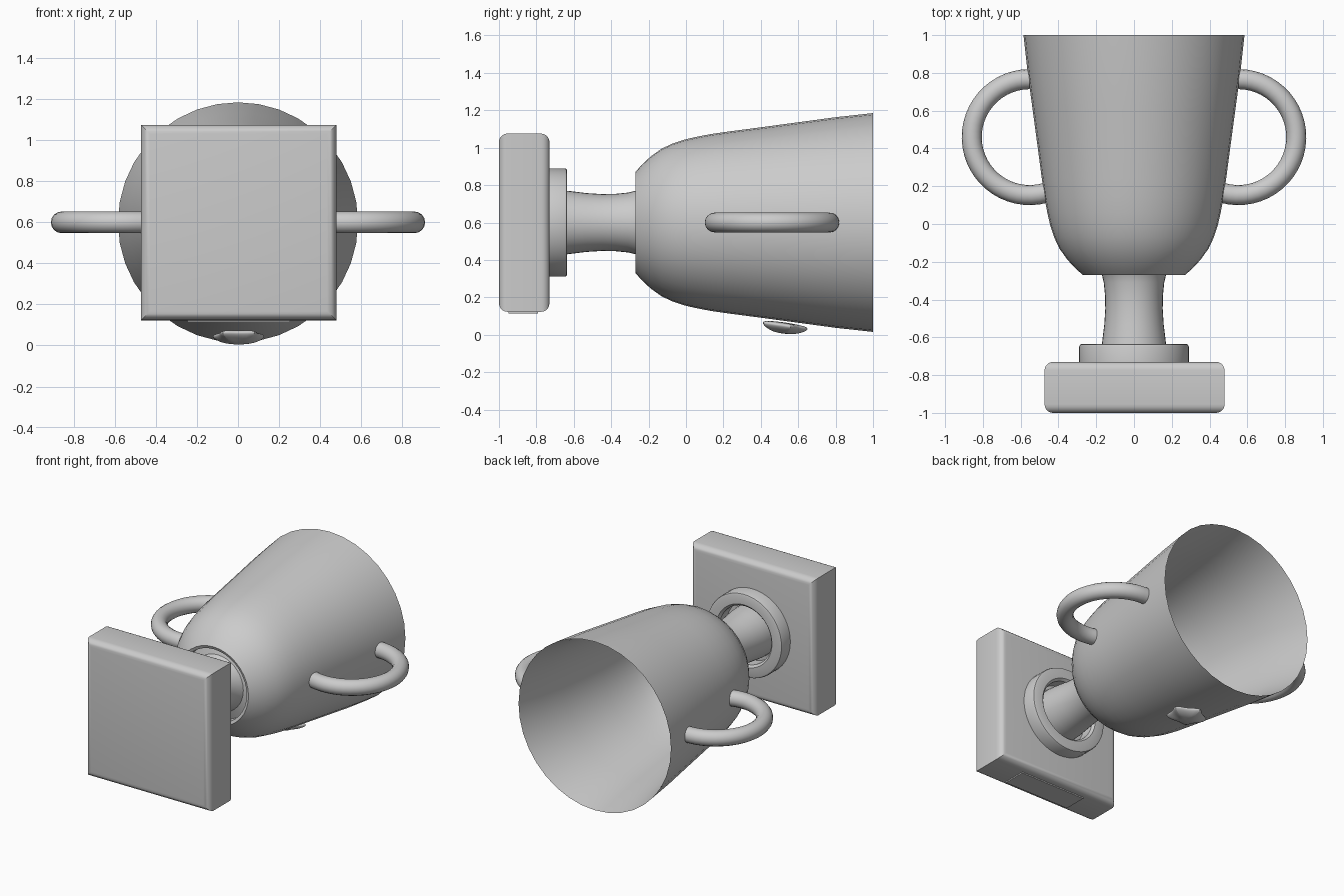
import bpy, bmesh, math
from mathutils import Vector, Matrix

cube = bpy.data.objects.get("Cube")
if cube:
    bpy.data.objects.remove(cube, do_unlink=True)

AXIS_Z = 0.60
grey = bpy.data.materials.new("plain grey")
grey.use_nodes = True
colour = (0.6, 0.6, 0.6, 1)
grey.diffuse_color = colour
grey.node_tree.nodes["Principled BSDF"].inputs["Base Color"].default_value = colour


def finish(name, bm, angle=35):
    """Turn a bmesh into a smooth shaded grey object."""
    bmesh.ops.recalc_face_normals(bm, faces=bm.faces)
    mesh = bpy.data.meshes.new(name)
    bm.to_mesh(mesh)
    bm.free()
    obj = bpy.data.objects.new(name, mesh)
    bpy.context.collection.objects.link(obj)
    mesh.materials.append(grey)
    bpy.ops.object.select_all(action='DESELECT')
    obj.select_set(True)
    bpy.context.view_layer.objects.active = obj
    bpy.ops.object.shade_smooth_by_angle(angle=math.radians(angle))
    return obj


def lathe(name, profile, sides=36):
    """Spin (radius, y) points around the lying axis."""
    bm = bmesh.new()
    verts = [bm.verts.new((r, y, AXIS_Z)) for r, y in profile]
    edges = [bm.edges.new(pair) for pair in zip(verts, verts[1:])]
    bmesh.ops.spin(bm, geom=verts + edges, cent=(0, 0, AXIS_Z), axis=(0, 1, 0),
                   angle=math.tau, steps=sides, use_duplicate=False)
    bmesh.ops.remove_doubles(bm, verts=bm.verts, dist=0.0005)
    return finish(name, bm)


def box(name, size, centre, rounding=0):
    """Box whose front and back outlines can be rounded."""
    bm = bmesh.new()
    bmesh.ops.create_cube(bm, size=1)
    bmesh.ops.scale(bm, vec=size, verts=bm.verts)
    bmesh.ops.translate(bm, vec=centre, verts=bm.verts)
    if rounding:
        rims = [e for e in bm.edges if abs(e.verts[0].co.y - e.verts[1].co.y) < 0.01]
        bmesh.ops.bevel(bm, geom=rims, offset=rounding, segments=5, profile=0.5,
                        affect='EDGES')
    return finish(name, bm)


# Square foot with its name plate
box("base", (0.953, 0.27, 0.953), (0.003, -0.865, 0.599), 0.045)
box("base_plate", (0.5, 0.16, 0.009), (0.003, -0.87, 0.119))

# Ring collar and the waisted stem seated in it
lathe("collar", [(0.2, -0.74), (0.2, -0.65), (0.215, -0.635), (0.275, -0.635),
                 (0.286, -0.639), (0.29, -0.65), (0.29, -0.74)], 48)
lathe("stem", [(0.178, -0.74), (0.175, -0.68), (0.168, -0.62), (0.157, -0.53),
               (0.152, -0.45), (0.153, -0.38), (0.16, -0.31), (0.172, -0.26),
               (0.195, -0.22), (0.25, -0.2)])

# Bowl with a lipped underside and a lining that meets the wall at the mouth
wall = [(0.27, -0.27), (0.305, -0.24), (0.352, -0.19), (0.395, -0.13),
        (0.423, -0.07), (0.443, -0.01), (0.459, 0.06), (0.474, 0.14),
        (0.488, 0.24), (0.509, 0.40), (0.536, 0.60), (0.563, 0.80), (0.585, 1.0)]
lining = [(r - 0.02, y) for r, y in reversed(wall[3:-1])]
lathe("bowl", [(0.25, -0.2), (0.25, -0.262)] + wall + lining + [(0.32, -0.17), (0, -0.185)])


# Tubular loop handles
def handle(name, side):
    bm = bmesh.new()
    rings = []
    for i in range(29):
        a = math.radians(-106 + 196 * i / 28)
        out = Vector((math.cos(a), math.sin(a), 0))
        centre = Vector((0.552, 0.46, AXIS_Z)) + 0.307 * out
        ring = []
        for k in range(16):
            t = math.tau * k / 16
            p = centre + 0.053 * (math.cos(t) * out + math.sin(t) * Vector((0, 0, 1)))
            ring.append(bm.verts.new((p.x * side, p.y, p.z)))
        rings.append(ring)
    for a, b in zip(rings, rings[1:]):
        for k in range(16):
            bm.faces.new((a[k], a[k - 1], b[k - 1], b[k]))
    bm.faces.new(rings[0])
    bm.faces.new(rings[-1])
    finish(name, bm)


handle("left_handle", 1)
handle("right_handle", -1)

# Puffed star on the underside of the bowl
bm = bmesh.new()
rings = []
for scale, height in ((1.0, -0.012), (1.0, 0.008), (0.6, 0.036)):
    ring = []
    for i in range(10):
        a = math.pi / 2 + math.tau * i / 10
        r = scale * (0.165 if i % 2 == 0 else 0.09)
        ring.append(bm.verts.new((r * math.cos(a), r * math.sin(a), -height)))
    rings.append(ring)
for a, b in zip(rings, rings[1:]):
    for k in range(10):
        bm.faces.new((a[k], a[k - 1], b[k - 1], b[k]))
for ring, height in ((rings[0], -0.02), (rings[-1], 0.046)):
    hub = bm.verts.new((0, 0, -height))
    for k in range(10):
        bm.faces.new((ring[k], ring[k - 1], hub))
tilt = Matrix.Rotation(math.radians(-8), 4, 'X')
bmesh.ops.transform(bm, matrix=Matrix.Translation((0.003, 0.52, 0.049)) @ tilt, verts=bm.verts)
star = finish("star_emblem", bm, 60)
puff = star.modifiers.new("puff", 'SUBSURF')
puff.levels = puff.render_levels = 2
